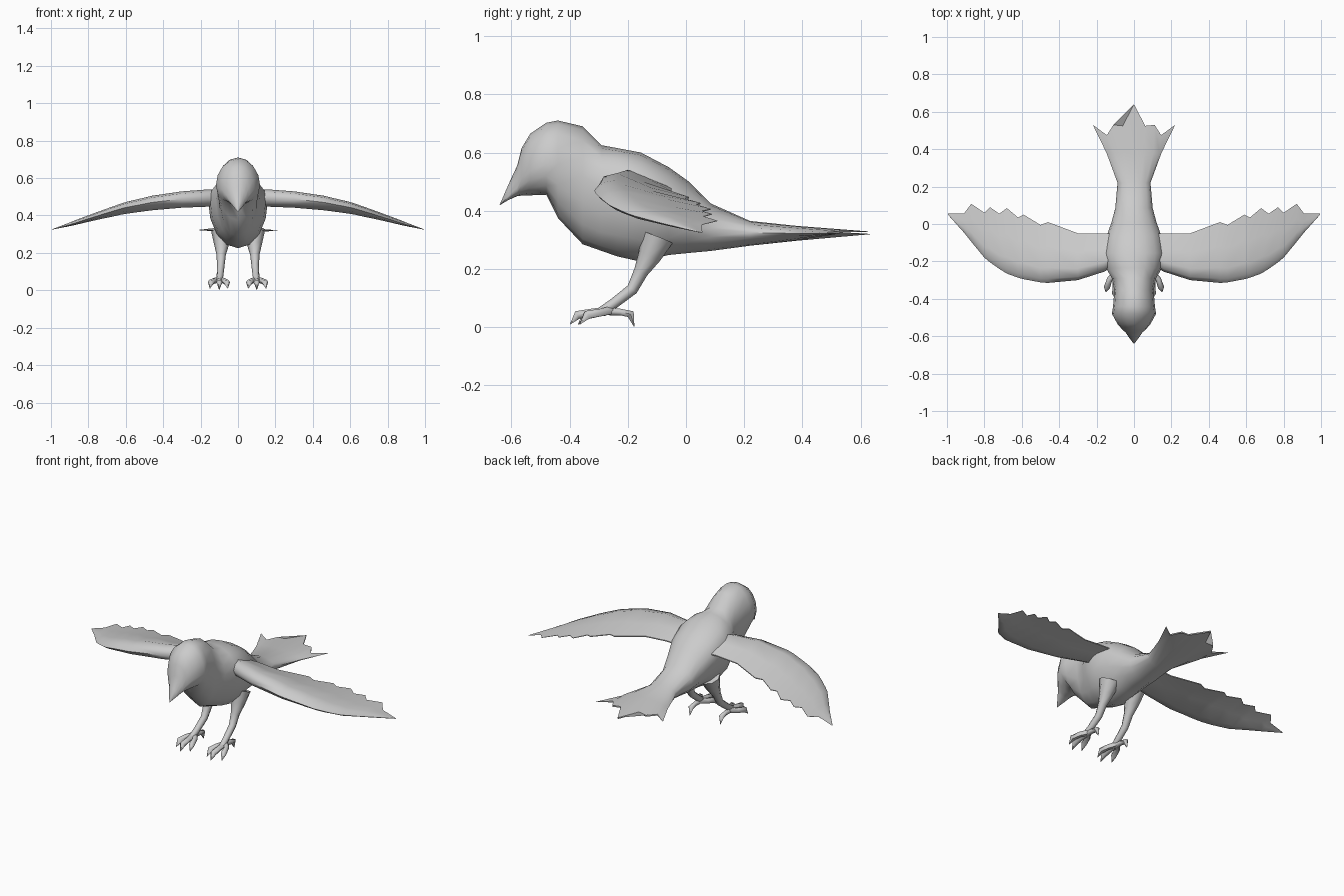
import bpy, bmesh, math
from mathutils import Vector

grey = bpy.data.materials.new("plumage grey")
grey.diffuse_color = (0.6, 0.6, 0.6, 1)


def loft(name, rings, angle=50):
    """Skin a list of equal-length point rings and close both ends."""
    bm = bmesh.new()
    rows = [[bm.verts.new(p) for p in r] for r in rings]
    n = len(rows[0])
    for a, b in zip(rows, rows[1:]):
        for i in range(n):
            j = (i + 1) % n
            bm.faces.new((a[i], a[j], b[j], b[i]))
    bm.faces.new(rows[0])
    bm.faces.new(rows[-1])
    bmesh.ops.remove_doubles(bm, verts=bm.verts, dist=0.0005)
    bmesh.ops.recalc_face_normals(bm, faces=bm.faces)
    me = bpy.data.meshes.new(name)
    bm.to_mesh(me)
    bm.free()
    me.materials.append(grey)
    ob = bpy.data.objects.new(name, me)
    bpy.context.collection.objects.link(ob)
    bpy.ops.object.select_all(action='DESELECT')
    ob.select_set(True)
    bpy.context.view_layer.objects.active = ob
    bpy.ops.object.shade_smooth_by_angle(angle=math.radians(angle))
    return ob


def tube(name, path, sides=6):
    """Tapered limb through (x, y, z, radius) points."""
    pts = [Vector(p[:3]) for p in path]
    rings = []
    for i, p in enumerate(pts):
        d = (pts[min(i + 1, len(pts) - 1)] - pts[max(i - 1, 0)]).normalized()
        u = Vector((1, 0, 0))
        u = (u - d * u.dot(d)).normalized()
        v = d.cross(u)
        rings.append([p + path[i][3] * (u * math.cos(t) + v * math.sin(t))
                      for t in (2 * math.pi * k / sides for k in range(sides))])
    return loft(name, rings, 60)


# Body, head and beak: y, top z, bottom z, half width, height of widest point
STATIONS = [
    (-0.64, 0.421, 0.419, 0.001, 0.42),
    (-0.61, 0.49, 0.437, 0.025, 0.45),
    (-0.58, 0.555, 0.45, 0.045, 0.48),
    (-0.565, 0.615, 0.452, 0.062, 0.51),
    (-0.535, 0.665, 0.453, 0.088, 0.54),
    (-0.48, 0.702, 0.455, 0.118, 0.56),
    (-0.44, 0.71, 0.375, 0.112, 0.56),
    (-0.355, 0.69, 0.285, 0.105, 0.52),
    (-0.29, 0.625, 0.262, 0.118, 0.48),
    (-0.235, 0.615, 0.243, 0.15, 0.49),
    (-0.155, 0.60, 0.225, 0.16, 0.48),
    (-0.06, 0.55, 0.248, 0.145, 0.44),
    (0.01, 0.50, 0.255, 0.12, 0.39),
    (0.085, 0.425, 0.262, 0.10, 0.34),
    (0.22, 0.365, 0.28, 0.088, 0.325),
    (0.38, 0.348, 0.297, 0.147, 0.322),
]
rings = []
for y, top, bot, hw, mid in STATIONS:
    ring = []
    for k in range(16):
        t = math.pi * k / 8
        s = math.sin(t)
        ring.append((hw * math.cos(t), y, mid + s * ((top - mid) if s > 0 else (mid - bot))))
    rings.append(ring)

# Tail fan ends in a zigzag of feather tips
half = [(0.22, 0.53, 0.322), (0.145, 0.475, 0.325), (0.11, 0.53, 0.33), (0.06, 0.525, 0.335)]
upper = half + [(0, 0.64, 0.328)] + [(-x, y, z) for x, y, z in reversed(half)]
lower = [(x, y, z - 0.008) for x, y, z in reversed(upper[1:-1])]
rings.append(upper + lower)
loft("body_and_tail", rings, 60)

# Wing: span x, leading y, leading z, trailing y, trailing z, thickness
SECTIONS = [
    (0.08, -0.21, 0.49, -0.05, 0.47, 0.10),
    (0.16, -0.255, 0.495, -0.05, 0.475, 0.095),
    (0.30, -0.30, 0.488, -0.05, 0.465, 0.09),
    (0.46, -0.315, 0.47, 0.01, 0.445, 0.08),
    (0.50, -0.312, 0.462, -0.005, 0.44, 0.075),
    (0.59, -0.295, 0.445, 0.05, 0.425, 0.066),
    (0.62, -0.287, 0.438, 0.035, 0.42, 0.062),
    (0.68, -0.265, 0.42, 0.085, 0.405, 0.054),
    (0.72, -0.24, 0.408, 0.055, 0.398, 0.048),
    (0.77, -0.205, 0.392, 0.09, 0.388, 0.04),
    (0.80, -0.18, 0.383, 0.06, 0.38, 0.036),
    (0.87, -0.095, 0.36, 0.108, 0.365, 0.026),
    (0.91, -0.045, 0.348, 0.055, 0.352, 0.018),
    (0.995, 0.05, 0.325, 0.056, 0.325, 0.002),
]
# Airfoil outline: chord fraction, height as a share of thickness
FOIL = [(0, 0), (0.07, 0.35), (0.25, 0.52), (0.6, 0.3), (1, 0.03),
        (1, -0.03), (0.6, -0.18), (0.25, -0.45), (0.07, -0.3)]
for name, side in (("right", 1), ("left", -1)):
    loft(name + "_wing", [
        [(side * x, ly + c * (ty - ly), lz + c * (tz - lz) + h * th) for c, h in FOIL]
        for x, ly, lz, ty, tz, th in SECTIONS], 60)

    # Leg: feathered thigh, bent ankle, shank to the foot
    tube(name + "_leg", [
        (side * 0.085, -0.10, 0.31, 0.058), (side * 0.088, -0.125, 0.245, 0.04),
        (side * 0.09, -0.155, 0.19, 0.025), (side * 0.092, -0.185, 0.13, 0.02),
        (side * 0.096, -0.25, 0.08, 0.018), (side * 0.10, -0.29, 0.052, 0.018)], 8)

    # Three front toes and one hind toe, each ending in a drooping claw
    for toe, dx, tip in (("inner", -0.045, -0.37), ("middle", 0.0, -0.398), ("outer", 0.05, -0.365)):
        x0 = 0.10
        tube(f"{name}_{toe}_toe", [
            (side * x0, -0.26, 0.058, 0.016),
            (side * (x0 + dx * 0.6), tip + 0.07, 0.05, 0.015),
            (side * (x0 + dx * 0.9), tip + 0.025, 0.042, 0.017),
            (side * (x0 + dx), tip, 0.01, 0.001)])
    tube(name + "_hind_toe", [
        (side * 0.10, -0.28, 0.055, 0.016), (side * 0.10, -0.225, 0.052, 0.013),
        (side * 0.10, -0.19, 0.045, 0.016), (side * 0.10, -0.178, 0.002, 0.001)])
